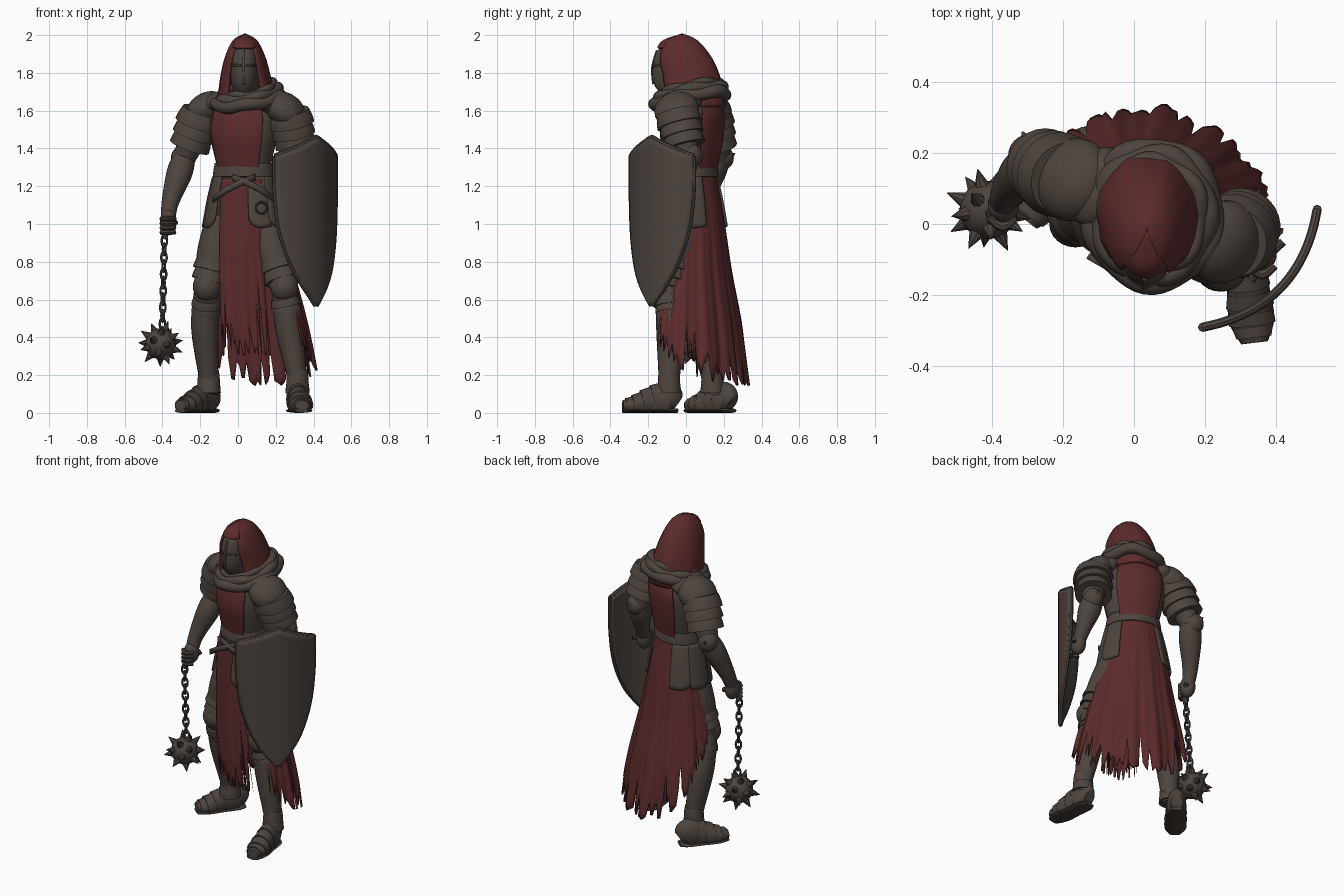
import bpy, bmesh, math, random
from mathutils import Vector, Matrix

random.seed(4)
old = bpy.data.objects.get("Cube")
if old:
    bpy.data.objects.remove(old)


def material(name, rgb):
    m = bpy.data.materials.new(name)
    m.use_nodes = True
    m.diffuse_color = (*rgb, 1)
    bsdf = m.node_tree.nodes["Principled BSDF"]
    bsdf.inputs["Base Color"].default_value = (*rgb, 1)
    bsdf.inputs["Roughness"].default_value = 0.8
    return m


STEEL = material("dull steel", (0.075, 0.058, 0.048))
DARK = material("dark leather", (0.056, 0.044, 0.037))
RED = material("worn red cloth", (0.108, 0.024, 0.026))


def build(name, bm, mat, thick=0.0, angle=38):
    bmesh.ops.remove_doubles(bm, verts=bm.verts, dist=0.0002)
    bmesh.ops.recalc_face_normals(bm, faces=bm.faces)
    me = bpy.data.meshes.new(name)
    bm.to_mesh(me)
    bm.free()
    me.shade_smooth()
    me.set_sharp_from_angle(angle=math.radians(angle))
    me.materials.append(mat)
    ob = bpy.data.objects.new(name, me)
    bpy.context.collection.objects.link(ob)
    if thick:
        mod = ob.modifiers.new("thickness", "SOLIDIFY")
        mod.thickness = thick
        mod.offset = 0
    return ob


def sample(keys, s):
    """Smooth interpolation through a list of tuples, s from 0 to 1."""
    f = min(max(s, 0), 1) * (len(keys) - 1)
    i = min(int(f), len(keys) - 2)
    t = f - i
    a, b = keys[max(i - 1, 0)], keys[min(i + 2, len(keys) - 1)]
    return [q + 0.5 * t * (r - p + t * (2*p - 5*q + 4*r - w + t * (3*(q - r) + w - p)))
            for p, q, r, w in zip(a, keys[i], keys[i + 1], b)]


def grid(name, rows, mat, loop=False, cap=False, thick=0.0, angle=38):
    bm = bmesh.new()
    vs = [[bm.verts.new(p) for p in row] for row in rows]
    n = len(vs[0])
    for r0, r1 in zip(vs, vs[1:]):
        for j in range(n if loop else n - 1):
            k = (j + 1) % n
            bm.faces.new((r0[j], r0[k], r1[k], r1[j]))
    if cap:
        bm.faces.new(vs[0])
        bm.faces.new(vs[-1])
    return build(name, bm, mat, thick, angle)


def tube(name, keys, mat, up=(0, -1, 0), n=20, steps=5, floor=False):
    """Tube through keys of (x, y, z, side radius, up radius)."""
    count = (len(keys) - 1) * steps
    pts = [sample(keys, i / count) for i in range(count + 1)]
    rows = []
    for i, p in enumerate(pts):
        t = Vector(pts[min(i + 1, count)][:3]) - Vector(pts[max(i - 1, 0)][:3])
        side = Vector(up).cross(t).normalized()
        top = t.normalized().cross(side)
        row = []
        for j in range(n):
            a = math.tau * j / n
            v = Vector(p[:3]) + side * p[3] * math.cos(a) + top * p[4] * math.sin(a)
            if floor:
                v.z = max(v.z, 0.015)
            row.append(v)
        rows.append(row)
    return grid(name, rows, mat, loop=True, cap=True)


def shell(name, prof, a0, a1, mat, yaw=-24, n=40, rows=14, jag=0, fold=0, waves=9, lift=(0, 0), thick=0.012):
    """Sheet around the body axis; prof is (z, rx, ry, cx, cy), angle 0 is the front."""
    turn = Matrix.Rotation(math.radians(yaw), 3, "Z")
    cut = [1 - jag * random.random() ** 2 * (1 if j % 2 else 0.4) - lift[2 * j > n] * (2 * j / n - 1) ** 2
           for j in range(n + 1)]
    out = []
    for i in range(rows + 1):
        row = []
        for j in range(n + 1):
            a = math.radians(a0 + (a1 - a0) * j / n)
            s = i / rows * cut[j]
            z, rx, ry, cx, cy = sample(prof, s)
            k = 1 + fold * s * (math.cos(a * waves) + 0.5 * math.sin(a * waves * 2.3))
            v = turn @ Vector((cx + rx * k * math.sin(a), cy - ry * k * math.cos(a), z))
            row.append(v + Vector((0.03, 0.03, 0)))
        out.append(row)
    return grid(name, out, mat, thick=thick, angle=50)


def ball(name, loc, scale, mat, yaw=0, tilt=0):
    bm = bmesh.new()
    m = Matrix.Translation(loc) @ Matrix.Rotation(math.radians(yaw), 4, "Z") \
        @ Matrix.Rotation(math.radians(tilt), 4, "Y") @ Matrix.Diagonal((*scale, 1))
    bmesh.ops.create_uvsphere(bm, u_segments=24, v_segments=14, radius=1, matrix=m)
    return build(name, bm, mat)


def ring(name, loc, r, thin, mat, stretch=1, yaw=0):
    turn = Matrix.Rotation(math.radians(yaw), 3, "Z")
    rows = []
    for i in range(21):
        a = math.tau * i / 20
        rows.append([Vector(loc) + turn @ Vector(((r + thin * math.cos(b)) * math.cos(a), thin * math.sin(b),
                     (r + thin * math.cos(b)) * math.sin(a) * stretch))
                     for b in (math.tau * j / 8 for j in range(8))])
    return grid(name, rows, mat, loop=True)


def lames(name, p0, p1, n, r0, r1):
    """Overlapping flared plates from p0 to p1."""
    p0, p1 = Vector(p0), Vector(p1)
    for i in range(n):
        a, b = p0.lerp(p1, i / n), p0.lerp(p1, (i + 1.25) / n)
        r = r0 + (r1 - r0) * i / n
        tube(f"{name}_{i + 1}", [(*a, r * 0.9, r * 0.9), (*a.lerp(b, 0.5), r * 0.99, r * 0.99),
                                 (*b, r * 1.03, r * 1.03)], STEEL, n=24, steps=2)


def grow(prof, d):
    return [(z, rx + d, ry + d, cx, cy) for z, rx, ry, cx, cy in prof]


# Torso and hips
chest = [(1.66, .13, .11, 0, .01), (1.58, .18, .14, 0, .01), (1.48, .185, .145, 0, 0),
         (1.38, .165, .13, 0, 0), (1.28, .14, .11, 0, 0)]
shell("breastplate", [(1.70, .06, .06, 0, 0)] + chest, 0, 360, STEEL, thick=0)
shell("chest_tabard", grow(chest, .011), -42, 50, RED, thick=.01)
shell("back_tabard", grow(chest, .014), 137, 223, RED, thick=.01)
shell("hips", [(1.32, .14, .11, 0, 0), (1.2, .16, .12, 0, 0), (1.05, .16, .12, 0, 0),
               (.93, .1, .09, 0, 0), (.9, .01, .01, 0, 0)], 0, 360, DARK, thick=0)
belt = [(1.32, .148, .118, 0, 0), (1.28, .155, .125, 0, 0), (1.25, .158, .128, 0, 0)]
shell("waist_belt", belt, 0, 360, STEEL, thick=.02)
# Two crossed straps hang from the belt over the front
for s, side in ((1, "left"), (-1, "right")):
    strap = [[Vector((.03 + x * s, y, z - h)) for h in (0, .035)]
             for x, y, z in ((-.06, -.125, 1.265), (.02, -.14, 1.235), (.09, -.13, 1.2), (.16, -.09, 1.15))]
    grid(f"{side}_slung_strap", strap, STEEL, thick=.018)
ring("belt_ring", (.125, -.145, 1.085), .03, .006, DARK)

# Layered hip plates on both sides
tasset = [(1.25, .16, .13, 0, 0), (1.12, .19, .16, 0, 0), (.98, .215, .185, 0, 0)]
for s, side in ((1, "left"), (-1, "right")):
    for i, (a, b) in enumerate(((28, 66), (62, 104), (100, 142))):
        shell(f"{side}_hip_plate_{i + 1}", grow(tasset, .006 * (i % 2)), a * s, b * s, STEEL, n=10, rows=8, lift=(.2, .05))

# Ragged cloth: rear skirt and front strip
shell("rear_skirt", [(1.27, .145, .12, 0, 0), (1.0, .2, .165, 0, 0), (.75, .255, .2, .01, 0),
                     (.45, .32, .25, .02, .005), (.14, .365, .288, .03, .01)],
      80, 286, RED, n=90, rows=20, jag=.22, fold=.035, waves=13, lift=(.18, .48))
shell("front_strip", [(1.24, .17, .15, 0, 0), (.95, .18, .155, 0, 0), (.6, .19, .15, .01, 0), (.3, .2, .13, .03, 0)],
      -38, 38, RED, yaw=-6, n=32, rows=16, jag=.45, fold=.03, waves=11)

# Hooded head with closed helmet
hood = [(2.0, .001, .001, .01, -.05), (1.968, .058, .085, .01, -.06), (1.88, .1, .145, .01, -.045),
        (1.78, .125, .16, .01, -.015), (1.69, .142, .17, .015, 0), (1.62, .15, .17, .02, 0)]
shell("hood", hood, 38, 322, RED, yaw=-3, n=48, fold=.02, waves=7, thick=.016)
shell("hood_brow", hood[:2] + [(1.93, .08, .12, .01, -.056)], -44, 44, RED, yaw=-3, n=20, rows=8, lift=(-.2, -.2), thick=.016)
helmet = [(1.96, .02, .03, .01, -.08), (1.92, .065, .095, .01, -.085), (1.83, .077, .115, .01, -.09),
          (1.74, .07, .115, .01, -.085), (1.67, .045, .075, .01, -.07)]
shell("helmet", helmet, 0, 360, STEEL, yaw=-3, thick=0)
shell("helmet_ridge", grow(helmet[1:4], .005), -5, 5, STEEL, yaw=-3, n=4, thick=.008)
for s, side in ((1, "left"), (-1, "right")):
    shell(f"{side}_visor_slit", [(1.846, .08, .118, .01, -.09), (1.834, .08, .118, .01, -.09)],
          7 * s, 48 * s, DARK, yaw=-3, n=10, rows=2, thick=.005)

# Bunched cowl around the neck
for i, (r, z, fat) in enumerate(((.152, 1.69, .03), (.168, 1.66, .034), (.135, 1.715, .022))):
    rows = []
    for k in range(49):
        a = math.tau * k / 48
        wob = .006 * math.sin(5 * a + i * 2)
        c = Vector((.055 + (r + wob) * math.sin(a), .025 - (r + .018 + wob) * math.cos(a),
                    z - .03 * math.cos(a) + .025 * math.sin(a) + wob))
        out = Vector((math.sin(a), -math.cos(a), 0))
        rows.append([c + out * fat * math.cos(b) + Vector((0, 0, fat * math.sin(b)))
                     for b in (math.tau * j / 12 for j in range(12))])
    grid(f"cowl_fold_{i + 1}", rows, STEEL, loop=True)

# Arms: (shoulder, elbow, wrist, fist)
ARMS = {"right": ((-.175, .125, 1.59), (-.285, .175, 1.35), (-.36, .085, 1.11), (-.37, .045, .995)),
        "left": ((.255, -.05, 1.59), (.325, .01, 1.36), (.35, -.05, 1.18), (.36, -.09, 1.08))}
for side, joints in ARMS.items():
    sh, el, wr, fist = map(Vector, joints)
    s = 1 if side == "left" else -1
    tube(f"{side}_upper_arm", [(*sh, .08, .08), (*sh.lerp(el, .5), .075, .075), (*el, .06, .06)], STEEL)
    ball(f"{side}_shoulder_dome", sh + Vector((-.005 * s, 0, .015)), (.118, .12, .085), STEEL, -24, 38 * s)
    ball(f"{side}_collar_plate", sh + Vector((-.075 * s, .02 * s, .05)), (.085, .118, .06), STEEL, -24, 24 * s)
    lames(f"{side}_shoulder_plate", sh + Vector((.015 * s, 0, .005)), sh.lerp(el, .7), 3, .118, .1)
    ball(f"{side}_elbow_plate", el + Vector((.01 * s, .018, 0)), (.06, .06, .065), STEEL)
    tube(f"{side}_elbow_spike", [(*(el + Vector((.01 * s, .045, 0))), .03, .03), (*(el + Vector((.03 * s, .085, .025))), .002, .002)],
         STEEL, up=(0, 0, 1))
    tube(f"{side}_forearm", [(*el, .06, .06), (*el.lerp(wr, .35), .068, .066), (*wr, .045, .045),
                             (*fist, .036, .036)], STEEL)
    lames(f"{side}_gauntlet_cuff", wr, el.lerp(wr, .45), 2, .05, .066)
    ball(f"{side}_hand", fist.lerp(wr, .15), (.044, .05, .068), STEEL)
    for k in range(4):
        z = fist.z + .033 - .024 * k
        tube(f"{side}_finger_{k + 1}", [(fist.x + .035 * s, fist.y - .025, z, .015, .014), (fist.x, fist.y - .052, z, .015, .014),
                                        (fist.x - .035 * s, fist.y - .025, z, .012, .012)], STEEL, up=(0, 0, 1), n=8, steps=3)

# Legs: (hip, knee, calf, ankle, heel, toe)
LEGS = {"right": ((-.07, .05, 1.03), (-.165, .03, .66), (-.175, .09, .45), (-.155, .14, .17), (-.125, .245, .05), (-.305, .01, .04)),
        "left": ((.13, 0, 1.03), (.245, -.095, .66), (.27, -.08, .45), (.315, -.09, .17), (.305, -.045, .05), (.34, -.335, .04))}
for side, joints in LEGS.items():
    hip, knee, calf, ankle, heel, toe = map(Vector, joints)
    tube(f"{side}_thigh", [(*hip, .1, .1), (*hip.lerp(knee, .5), .1, .1), (*knee, .07, .07)], STEEL)
    tube(f"{side}_greave", [(*knee, .066, .066), (*calf, .073, .078), (*ankle, .05, .055), (*(ankle - Vector((0, 0, .07))), .052, .06)], STEEL)
    ball(f"{side}_knee_plate", knee + Vector((0, -.03, .01)), (.074, .066, .08), STEEL)
    lames(f"{side}_thigh_lame", knee.lerp(hip, .42), knee.lerp(hip, .14), 2, .097, .084)
    lames(f"{side}_shin_lame", knee - Vector((0, 0, .05)), knee.lerp(calf, .55), 2, .077, .072)
    lames(f"{side}_ankle_lame", ankle + Vector((0, 0, .06)), ankle - Vector((0, 0, .05)), 2, .058, .066)
    foot = [(*heel, .035, .045), (*(heel.lerp(toe, .15) + Vector((0, 0, .025))), .056, .09),
            (*(heel.lerp(toe, .45) + Vector((0, 0, .015))), .058, .08), (*heel.lerp(toe, .78), .062, .05), (*toe, .036, .026)]
    tube(f"{side}_boot", foot, STEEL, up=(0, 0, 1), floor=True)
    sole = [(x, y, .012, w + .002, .012) for x, y, _, w, _ in foot]
    tube(f"{side}_sole", sole, DARK, up=(0, 0, 1), n=12)
    for k in range(4):
        a, b = sample(foot, .4 + .14 * k), sample(foot, .5 + .14 * k)
        tube(f"{side}_toe_plate_{k + 1}", [(*a[:3], a[3] + .001, a[4] + .001), (*b[:3], b[3] + .006, b[4] + .007)],
             STEEL, up=(0, 0, 1), floor=True, steps=2)


# Curved heater shield with rim
def shield_point(u, v):
    z, w = sample([(1.36, .23), (1.15, .228), (.93, .2), (.73, .125), (.57, .004)], v)
    x = u * w
    c = Vector((.355, -.125, z + (1 - abs(u)) * .1 * (1 - v) ** 2))
    return c + Vector((.7, .72, 0)) * x + Vector((.72, -.7, 0)) * (.08 - 1.5 * x * x)


grid("shield", [[shield_point(j / 10 - 1, i / 20) for j in range(21)] for i in range(21)], STEEL, thick=.025)
left_rim = [shield_point(-1, i / 12) for i in range(13)]
right_rim = [shield_point(1, i / 12) for i in range(13)]
top_rim = [shield_point(j / 6 - 1, 0) for j in range(13)]
for label, pts, up in (("left", left_rim, (.7, -.7, 0)), ("right", right_rim, (.7, -.7, 0)), ("top", top_rim, (0, 0, 1))):
    tube(f"shield_{label}_rim", [(*p, .013, .013) for p in pts], STEEL, up=up, n=8, steps=2)
tube("shield_grip", [(.33, -.16, 1.09, .012, .012), (.37, -.1, 1.09, .012, .012), (.42, -.05, 1.09, .012, .012)], DARK, up=(0, 0, 1), n=8)

# Flail: handle, chain and spiked head
tube("flail_handle", [(-.33, .09, 1.01, .014, .014), (-.37, .02, .97, .016, .016), (-.39, .01, .92, .014, .014)], DARK, up=(1, 0, 0), n=10)
for i in range(11):
    t = i / 10
    ring(f"chain_link_{i + 1}", (-.39 - .01 * t, .01 + .03 * t, .91 - .44 * t), .016, .0065, STEEL, 1.7, 90 * (i % 2) + 25)
head = Vector((-.41, .04, .365))
ball("flail_head", head, (.082,) * 3, STEEL)
for i in range(20):
    z = 1 - (2 * i + 1) / 20
    a = i * 2.4
    d = Vector((math.cos(a) * math.sqrt(1 - z * z), math.sin(a) * math.sqrt(1 - z * z), z))
    p, q = head + d * .072, head + d * .127
    tube(f"flail_spike_{i + 1}", [(*p, .024, .024), (*q, .001, .001)], STEEL, up=(.3, .5, .8), n=8, steps=1)
